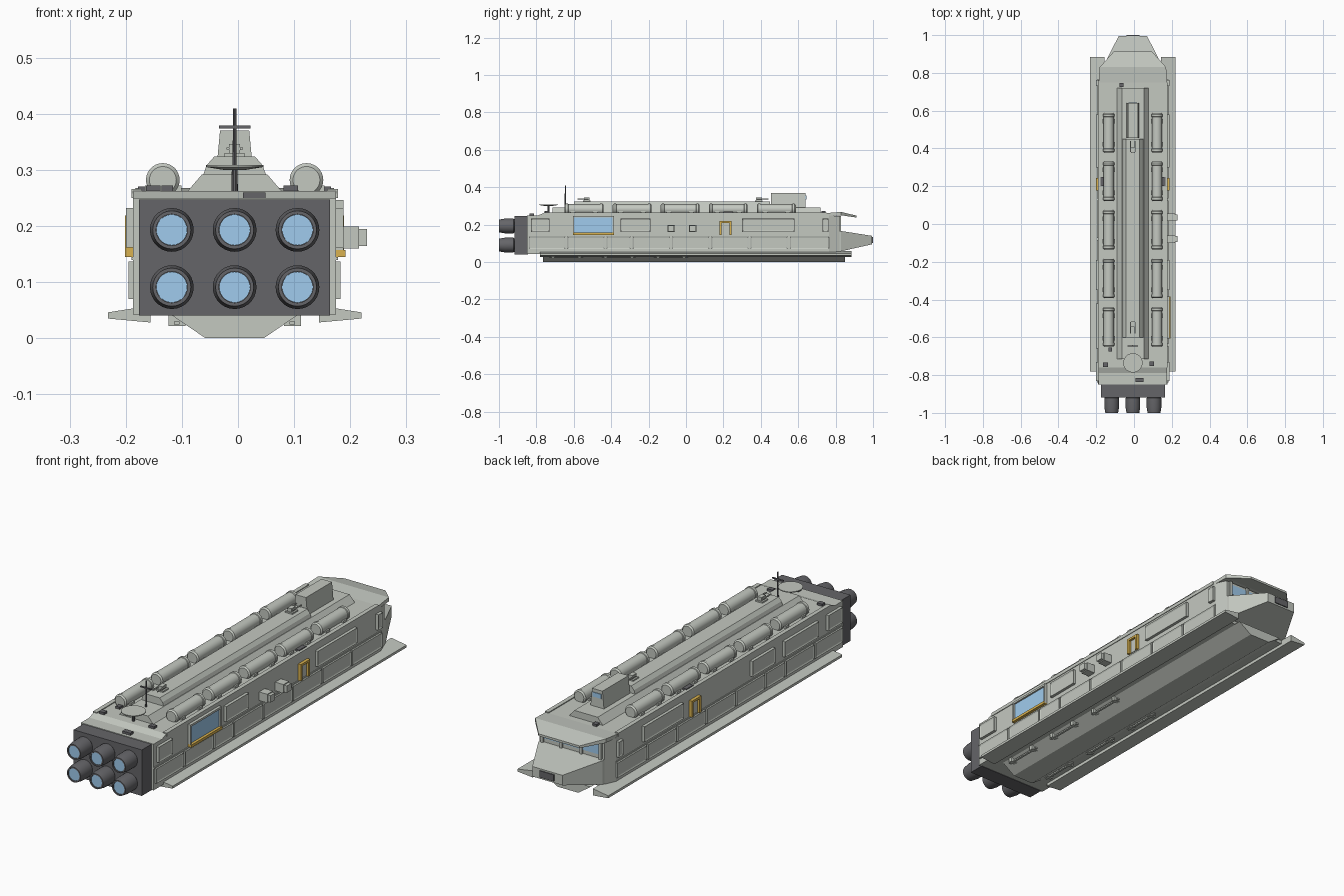
import bpy, bmesh, math
from mathutils import Matrix, Vector


def material(name, col):
    m = bpy.data.materials.new(name)
    m.diffuse_color = (*col, 1)
    return m


HULL = material("hull_grey", (0.55, 0.58, 0.53))
DARK = material("engine_dark", (0.13, 0.13, 0.14))
BLUE = material("window_blue", (0.35, 0.60, 0.85))
GOLD = material("gold_trim", (0.70, 0.45, 0.08))


def finish(name, bm, mat):
    bmesh.ops.recalc_face_normals(bm, faces=bm.faces)
    me = bpy.data.meshes.new(name)
    bm.to_mesh(me)
    bm.free()
    me.materials.append(mat)
    ob = bpy.data.objects.new(name, me)
    bpy.context.collection.objects.link(ob)
    return ob


def loft(name, sections, mat=HULL):
    """Join equal-length rings of points and cap both ends."""
    bm = bmesh.new()
    rings = [[bm.verts.new(p) for p in s] for s in sections]
    n = len(rings[0])
    for a, b in zip(rings, rings[1:]):
        for i in range(n):
            j = (i + 1) % n
            bm.faces.new((a[i], a[j], b[j], b[i]))
    bm.faces.new(rings[0])
    bm.faces.new(rings[-1])
    return finish(name, bm, mat)


def section(y, pts):
    """Mirror a half profile of (x, z) points about x = 0."""
    return [(x, y, z) for x, z in pts] + [(-x, y, z) for x, z in reversed(pts)]


def box(name, x0, x1, y0, y1, z0, z1, mat=HULL):
    return loft(name, [[(x0, y, z0), (x1, y, z0), (x1, y, z1), (x0, y, z1)] for y in (y0, y1)], mat)


def lathe(name, center, axis, profile, mat=HULL, n=28):
    """Turn (radius, height) points around an axis through center."""
    rot = Vector((0, 0, 1)).rotation_difference(Vector(axis)).to_matrix()
    rings = [[Vector(center) + rot @ Vector((r * math.cos(2 * math.pi * i / n), r * math.sin(2 * math.pi * i / n), h))
              for i in range(n)] for r, h in profile]
    ob = loft(name, rings, mat)
    bpy.context.view_layer.objects.active = ob
    ob.select_set(True)
    bpy.ops.object.shade_smooth_by_angle(angle=math.radians(30))
    ob.select_set(False)
    return ob


def panel(name, side, y0, y1, z0, z1, out):
    """Raised side plate with a shallow recessed centre."""
    bm = bmesh.new()
    bmesh.ops.create_cube(bm, size=1, matrix=Matrix.Translation((side * (0.178 + out / 2), (y0 + y1) / 2, (z0 + z1) / 2))
                          @ Matrix.Diagonal((0.006 + out, y1 - y0, z1 - z0, 1)))
    face = [f for f in bm.faces if f.normal.x * side > 0.9]
    bmesh.ops.inset_region(bm, faces=face, thickness=0.009, depth=0)
    bmesh.ops.translate(bm, verts=list(face[0].verts), vec=(-side * 0.003, 0, 0))
    return finish(name, bm, HULL)


# main hull with chamfered front corners
loft("hull", [section(y, [(w, 0.042), (w, t)]) for y, w, t in
              [(-0.85, 0.181, 0.25), (-0.79, 0.181, 0.25), (-0.76, 0.181, 0.262), (0.75, 0.181, 0.262),
               (0.765, 0.181, 0.25), (0.82, 0.162, 0.245)]])
# nose
loft("nose", [section(0.80, [(0.164, 0.055), (0.164, 0.168)]), section(0.83, [(0.160, 0.058), (0.160, 0.166)]),
              section(0.995, [(0.075, 0.095), (0.075, 0.140)])])
box("nose_port", -0.035, 0.035, 0.98, 1.0, 0.103, 0.133, DARK)
# bridge visor and front windows
loft("visor", [section(0.75, [(0.181, 0.247), (0.181, 0.262)]), section(0.83, [(0.176, 0.250), (0.176, 0.268)]),
               section(0.912, [(0.102, 0.238), (0.102, 0.248)])])
box("bridge_window", -0.14, 0.14, 0.80, 0.824, 0.185, 0.232, BLUE)
for x in (-0.145, -0.05, 0.05, 0.145):
    box("bridge_post", x - 0.006, x + 0.006, 0.80, 0.829, 0.165, 0.245)

# keel
loft("keel", [section(y, [(0.052, 0), (0.115, 0.043)]) for y in (-0.765, 0.85)])

for s in (-1, 1):
    # lower side fins
    loft("side_fin", [[(s * x, y, z) for x, z in ((0.15, 0.028), (0.226, 0.035), (0.226, 0.046), (0.15, 0.058))]
                      for y in (-0.78, 0.885)])
    # keel handrails
    for y in (-0.64, -0.36, -0.08):
        box("keel_rail", s * 0.098, s * 0.108, y - 0.09, y + 0.09, 0.024, 0.030)
        for dy in (-0.07, 0.07):
            box("keel_rail_post", s * 0.088, s * 0.118, y + dy - 0.008, y + dy + 0.008, 0.022, 0.045)
    # lower plates
    edges = [-0.845, -0.64, -0.43, -0.29, -0.08, 0.13, 0.34, 0.55, 0.77]
    for a, b in zip(edges, edges[1:]):
        panel("lower_plate", s, a + 0.005, b - 0.005, 0.070, 0.137, 0.008)
    # upper plates
    uppers = [(-0.83, -0.73), (-0.35, -0.19), (0.30, 0.58), (0.73, 0.762)]
    for a, b in uppers + ([(-0.66, -0.42)] if s < 0 else []):
        panel("upper_plate", s, a, b, 0.162, 0.232, 0.013)
    box("belt_line", s * 0.17, s * 0.184, -0.85, 0.765, 0.139, 0.145)
    box("roof_edge", s * 0.165, s * 0.184, -0.76, 0.75, 0.250, 0.266)
    # framed door
    box("door", s * 0.17, s * 0.184, 0.19, 0.235, 0.148, 0.212)
    for a, b in ((0.178, 0.190), (0.232, 0.244)):
        box("door_post", s * 0.17, s * 0.195, a, b, 0.145, 0.218, GOLD)
    box("door_lintel", s * 0.17, s * 0.195, 0.178, 0.244, 0.209, 0.219, GOLD)
    # roof tanks with rims and cradles
    for i in range(5):
        y = 0.483 - 0.257 * i
        lathe("roof_tank", (s * 0.128, y, 0.282), (0, 1, 0),
              [(0.024, -0.104), (0.030, -0.098), (0.030, -0.086), (0.0275, -0.084), (0.0275, 0.084),
               (0.030, 0.086), (0.030, 0.098), (0.024, 0.104)])
        for dy in (-0.06, 0.06):
            box("tank_cradle", s * 0.095, s * 0.160, y + dy - 0.012, y + dy + 0.012, 0.255, 0.272)
    # roof hatches
    box("roof_hatch", s * 0.15, s * 0.172, 0.20, 0.25, 0.26, 0.270, DARK)

# hangar window on the right side
box("hangar_window", 0.17, 0.186, -0.60, -0.39, 0.155, 0.240, BLUE)
box("hangar_sill", 0.17, 0.198, -0.605, -0.385, 0.145, 0.157, GOLD)
box("hangar_lintel", 0.17, 0.194, -0.605, -0.385, 0.237, 0.246)
for y in (-0.605, -0.392):
    box("hangar_post", 0.17, 0.194, y, y + 0.007, 0.15, 0.243)
# side pods on the right
for y in (-0.08, 0.035):
    box("side_pod", 0.17, 0.222, y - 0.02, y + 0.02, 0.160, 0.199)
    box("side_pod_cap", 0.222, 0.236, y - 0.016, y + 0.016, 0.164, 0.195)

# roof ridge, two tiers
loft("ridge_base", [section(-0.715, [(0.090, 0.255), (0.058, 0.292)]), section(0.72, [(0.090, 0.255), (0.058, 0.292)])])
loft("ridge_top", [section(-0.60, [(0.058, 0.285), (0.050, 0.308), (0.036, 0.324)]),
                   section(0.45, [(0.058, 0.285), (0.050, 0.308), (0.036, 0.324)])])
# command tower
loft("command_tower", [[(x * k, y, z) for x, y in ((-1, 0.455), (1, 0.455), (1, 0.64), (-1, 0.64))]
                       for k, z in ((0.034, 0.285), (0.026, 0.370))])
box("tower_window", -0.022, 0.022, 0.63, 0.643, 0.335, 0.355, BLUE)
# ridge turrets
for y, d in ((0.39, 1), (-0.53, -1)):
    box("turret_base", -0.018, 0.018, y - 0.02, y + 0.02, 0.32, 0.330)
    box("turret_head", -0.010, 0.010, y - 0.015, y + 0.015, 0.328, 0.346)
    for x in (-0.012, 0.012):
        lathe("turret_barrel", (x, y, 0.338), (0, d, 0), [(0.003, -0.01), (0.003, 0.05)], n=8)

# mast and dish
lathe("mast", (0, -0.645, 0.25), (0, 0, 1), [(0.004, 0), (0.003, 0.159)], DARK, 8)
box("mast_bar", -0.028, 0.028, -0.648, -0.642, 0.374, 0.379, DARK)
lathe("dish_post", (0, -0.735, 0.25), (0, 0, 1), [(0.006, 0), (0.005, 0.055)], DARK, 10)
lathe("dish", (0, -0.735, 0.300), (0, 0, 1), [(0.02, 0), (0.051, 0.005), (0.051, 0.009)])
# roof vents at the rear
for x, y, w in ((0.035, -0.825, 0.020), (-0.145, -0.745, 0.013), (-0.12, -0.665, 0.010), (-0.06, 0.735, 0.01),
                (0.10, -0.74, 0.013)):
    box("roof_vent", x - w, x + w, y - 0.011, y + 0.011, 0.245, 0.260 if y < -0.8 else 0.272, DARK)

# engine block with six thrusters
box("engine_block", -0.170, 0.170, -0.918, -0.845, 0.040, 0.247, DARK)
for x in (-0.112, 0, 0.112):
    for z in (0.091, 0.193):
        lathe("thruster", (x, -0.91, z), (0, -1, 0),
              [(0.030, 0), (0.039, 0.012), (0.039, 0.060), (0.034, 0.090), (0.028, 0.090), (0.028, 0.08)], DARK)
        lathe("thruster_glow", (x, -0.91, z), (0, -1, 0), [(0.0275, 0.06), (0.0275, 0.086)], BLUE)

# the right-hand pods put the hull slightly off centre
for ob in bpy.context.scene.objects:
    ob.location.x = -0.006
